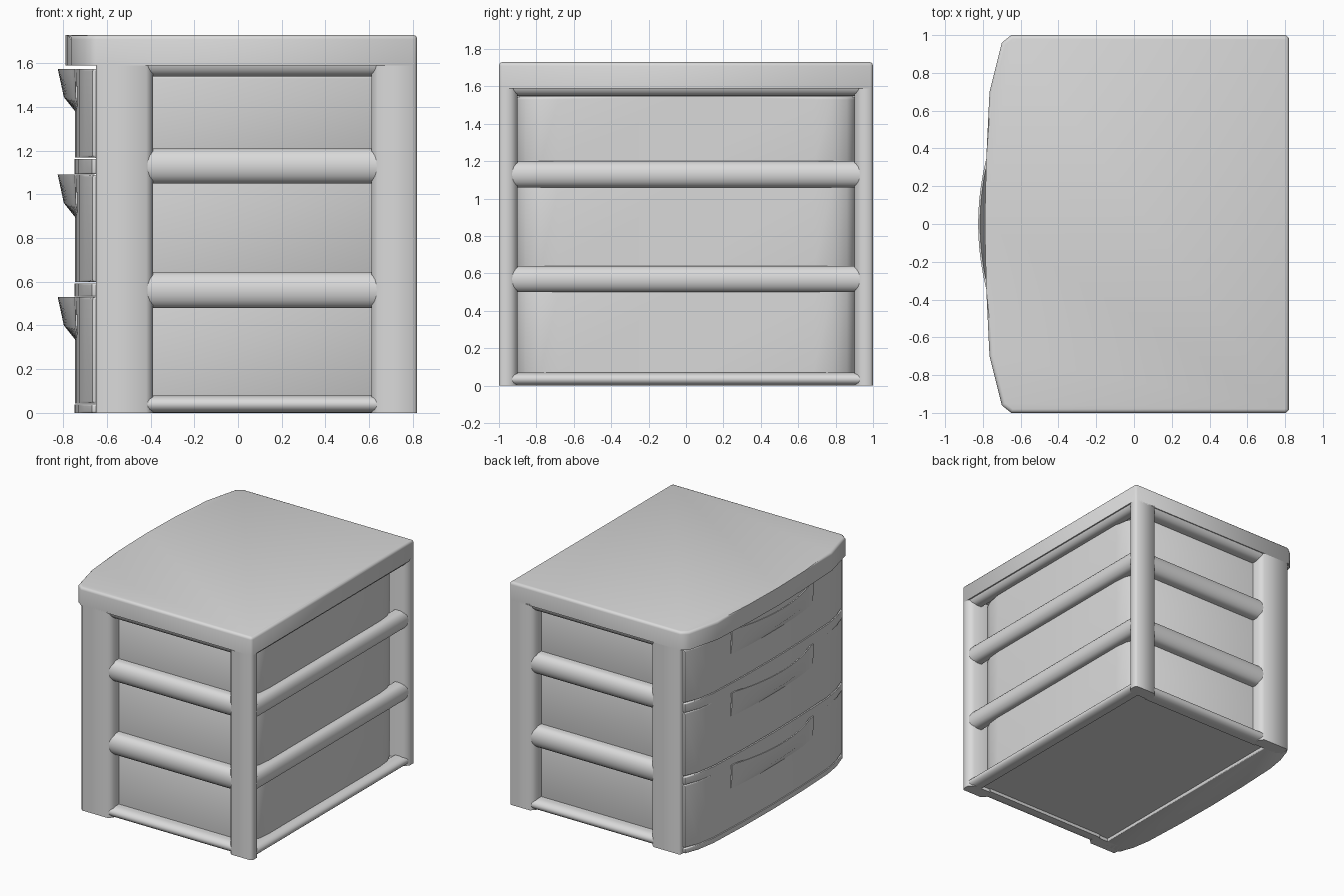
import bpy, bmesh, math

if "Cube" in bpy.data.objects:
    bpy.data.objects.remove(bpy.data.objects["Cube"])

grey = bpy.data.materials.new("light grey plastic")
grey.diffuse_color = (0.7, 0.7, 0.7, 1)
grey.use_nodes = True
grey.node_tree.nodes["Principled BSDF"].inputs["Base Color"].default_value = grey.diffuse_color


def finish(name, bm):
    bmesh.ops.recalc_face_normals(bm, faces=bm.faces)
    me = bpy.data.meshes.new(name)
    bm.to_mesh(me)
    bm.free()
    me.materials.append(grey)
    ob = bpy.data.objects.new(name, me)
    bpy.context.collection.objects.link(ob)
    return ob


def prism(name, pts, a, b, axis="z", bevel=0, top_only=False):
    """Extrude a 2D outline from a to b; (u, v) are the two other axes in xyz order."""
    place = {"z": lambda u, v, w: (u, v, w),
             "y": lambda u, v, w: (u, w, v),
             "x": lambda u, v, w: (w, u, v)}[axis]
    bm = bmesh.new()
    lo = [bm.verts.new(place(u, v, a)) for u, v in pts]
    hi = [bm.verts.new(place(u, v, b)) for u, v in pts]
    n = len(pts)
    f0, f1 = bm.faces.new(lo), bm.faces.new(hi)
    for i in range(n):
        j = (i + 1) % n
        bm.faces.new((lo[i], lo[j], hi[j], hi[i]))
    if bevel:
        edges = list(f1.edges) + ([] if top_only else list(f0.edges))
        bmesh.ops.bevel(bm, geom=edges, offset=bevel, segments=3,
                        profile=0.5, affect='EDGES')
    return finish(name, bm)


def mirrored(half):
    """Half outline from y=0 outwards, mirrored to a full front curve."""
    return [(x, -y) for x, y in reversed(half) if y > 0] + list(half)


def d_profile(inner, outer, z0, z1, n=10):
    """Half-round rail section, flat on the inner side."""
    c, h = (z0 + z1) / 2, (z1 - z0) / 2
    return [(inner, z0)] + [
        (inner + (outer - inner) * (0.45 + 0.55 * math.cos(t)), c + h * math.sin(t))
        for t in [math.pi * (i / n - 0.5) for i in range(n + 1)]] + [(inner, z1)]


# Curved front outlines
slab_front = mirrored([(-.79, 0), (-.782, .35), (-.765, .7), (-.70, .96), (-.65, 1)])
face_front = mirrored([(-.745, 0), (-.74, .35), (-.725, .7), (-.70, .85), (-.665, .965)])
lip_front = [(x - .004, y) for x, y in face_front]

# Top slab
prism("top_slab", slab_front + [(.805, 1), (.82, .985), (.82, -.985), (.805, -1)],
      1.59, 1.73, bevel=.02, top_only=True)

# Corner posts
back_post = [(.61, .9), (.61, .965), (.64, 1), (.805, 1), (.82, .985), (.82, .935), (.785, .9)]
front_post = [(-.65, .9), (-.65, .99), (-.64, 1), (-.42, 1), (-.39, .97), (-.39, .9)]
for s, side in ((1, "left"), (-1, "right")):
    prism("back_post_" + side, [(x, s * y) for x, y in back_post], 0, 1.6)
    prism("front_post_" + side, [(x, s * y) for x, y in front_post], 0, 1.6)
    # Side rails
    for z0, z1 in ((0, .08), (.48, .645), (1.05, 1.21), (1.54, 1.68)):
        prism("side_rail_" + side, [(s * y, z) for y, z in d_profile(.89, .995, z0, z1)],
              -.42, .64, "x")

# Back rails
for z0, z1 in ((0, .07), (.5, .64), (1.06, 1.2), (1.55, 1.69)):
    prism("back_rail", d_profile(.72, .815, z0, z1), -.93, .93, "y")

# Floor panel and front dividers
prism("floor_panel", [(-.6, -.91), (.74, -.91), (.74, .91), (-.6, .91)], .025, .05)
for z0, z1 in ((0, .038), (.533, .592), (1.093, 1.163)):
    prism("front_divider", lip_front + [(-.5, .965), (-.5, -.965)], z0, z1, bevel=.008)


def handle(name, top, half=.5, n=24):
    """Bowed pull lip with an open finger pocket behind it."""
    bm = bmesh.new()
    rings = []
    for i in range(n + 1):
        y = half * (2 * i / n - 1)
        f = -.745 + .04 * y * y
        p = max(.08 * (1 - (y / half) ** 2), .012)
        sec = [(f - p, top), (f - .65 * p, top - .13), (f + .004, top - .2),
               (f + .01, top - .08), (f - .55 * p, top - .08), (f - p + .01, top)]
        rings.append([bm.verts.new((x, y, z)) for x, z in sec])
    for a, b in zip(rings, rings[1:]):
        for k in range(6):
            m = (k + 1) % 6
            bm.faces.new((a[k], a[m], b[m], b[k]))
    bm.faces.new(rings[0])
    bm.faces.new(rings[-1])
    finish(name, bm)


# Drawers: tray with rounded back corners, bowed front, handle
tray_half = [(.745, 0), (.745, .68), (.735, .78), (.70, .86), (.65, .905), (-.66, .905)]
for i, (z0, z1, t0, t1) in enumerate(((.042, .53, .055, .515),
                                      (.598, 1.09, .6, 1.075),
                                      (1.168, 1.575, 1.165, 1.545)), 1):
    prism(f"drawer_tray_{i}", mirrored(tray_half), t0, t1, bevel=.015)
    prism(f"drawer_front_{i}", face_front + [(-.645, .965), (-.645, -.965)], z0, z1, bevel=.012)
    handle(f"drawer_handle_{i}", z1)

# Smooth shading with sharp edges kept
bpy.ops.object.select_all(action='SELECT')
bpy.context.view_layer.objects.active = bpy.context.scene.objects[0]
bpy.ops.object.shade_smooth_by_angle(angle=math.radians(50))
